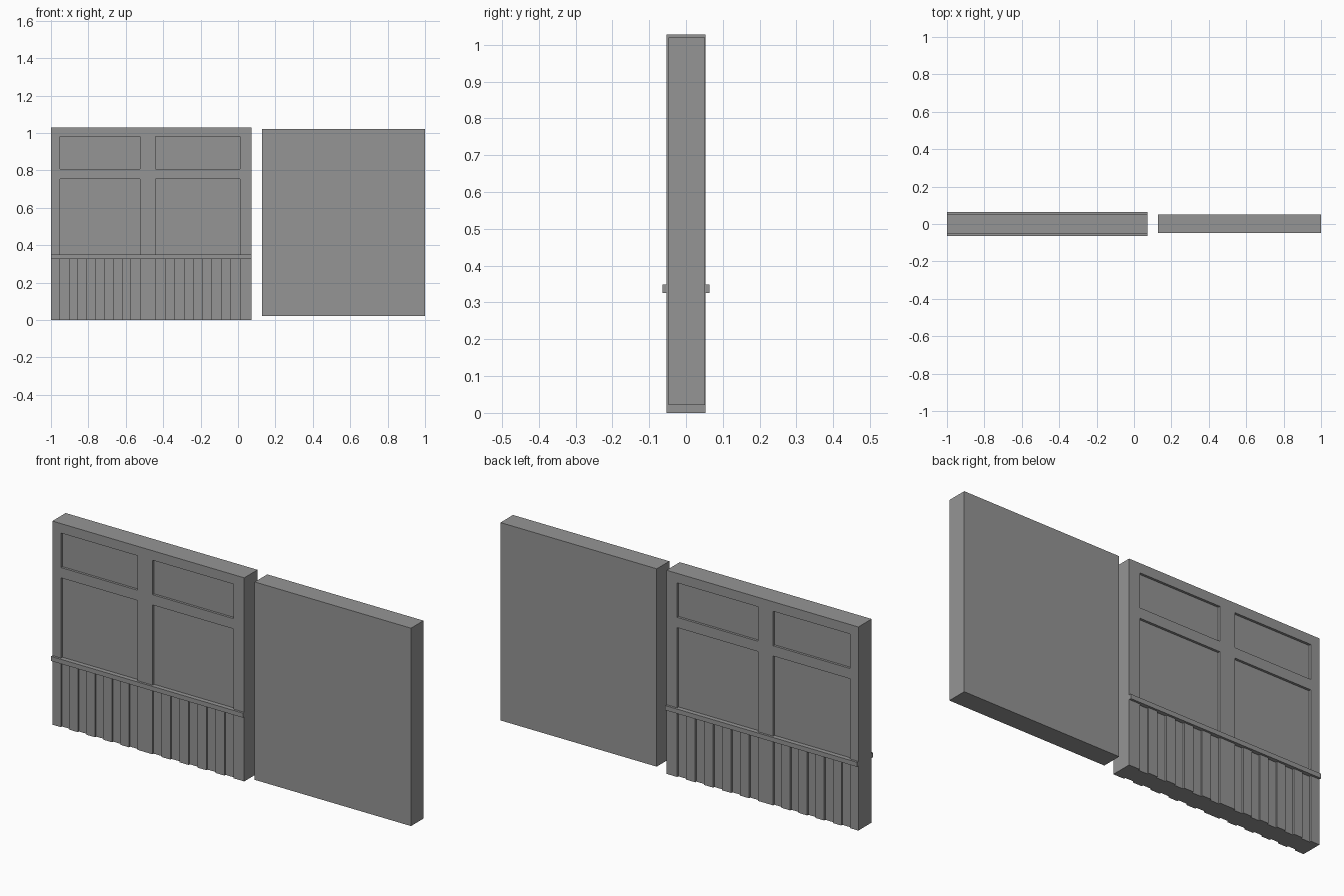
import bpy
import bmesh
from mathutils import Matrix, Vector

if "Cube" in bpy.data.objects:
    bpy.data.objects.remove(bpy.data.objects["Cube"], do_unlink=True)

grey = bpy.data.materials.new("plain_grey")
grey.use_nodes = True
grey.diffuse_color = (0.3, 0.3, 0.3, 1)
grey.node_tree.nodes["Principled BSDF"].inputs["Base Color"].default_value = (0.3, 0.3, 0.3, 1)


def add_box(bm, x, y, z):
    """Add a box given its (low, high) range on each axis."""
    low, high = (Vector(c) for c in zip(x, y, z))
    matrix = Matrix.Translation((low + high) / 2) @ Matrix.Diagonal((high - low).to_4d())
    bmesh.ops.create_cube(bm, size=1, matrix=matrix)


def make_object(name, boxes):
    bm = bmesh.new()
    for box in boxes:
        add_box(bm, *box)
    mesh = bpy.data.meshes.new(name)
    bm.to_mesh(mesh)
    bm.free()
    mesh.materials.append(grey)
    obj = bpy.data.objects.new(name, mesh)
    bpy.context.collection.objects.link(obj)
    return obj


# Main dimensions
LEFT, RIGHT, TOP = -1.0, 0.072, 1.028
HALF = 0.053
BAYS = [(-0.952, -0.524), (-0.44, 0.012)]
PANES = [(0.34, 0.754), (0.806, 0.98)]
PANE_DEPTH, GROOVE_DEPTH = 0.012, 0.009
STRIPS = 9

# Recesses on both faces: panes above the rail, grooves between slats below
cuts = []
for side in (-1, 1):
    def recess(depth):
        return sorted((side * (HALF - depth), side * (HALF + 0.05)))

    for x0, x1 in BAYS:
        cuts += [((x0, x1), recess(PANE_DEPTH), z) for z in PANES]
        step = (x1 - x0) / STRIPS
        for i in range(0, STRIPS, 2):
            cuts.append(((x0 + i * step, x0 + (i + 1) * step), recess(GROOVE_DEPTH), (-0.05, 0.335)))

# Panelled wall with the recesses cut out
wall = make_object("panelled_wall", [((LEFT, RIGHT), (-HALF, HALF), (0, TOP))])
cutter = make_object("recess_cutter", cuts)
cutter.hide_render = True
cut = wall.modifiers.new("recesses", "BOOLEAN")
cut.operation = "DIFFERENCE"
cut.solver = "EXACT"
cut.object = cutter
bpy.context.view_layer.update()
carved = bpy.data.meshes.new_from_object(wall.evaluated_get(bpy.context.evaluated_depsgraph_get()))
wall.modifiers.clear()
wall.data = carved
bpy.data.objects.remove(cutter, do_unlink=True)

# Chair rail along both faces
make_object("chair_rails", [
    ((LEFT, RIGHT), sorted((side * (HALF - 0.02), side * 0.064)), (0.326, 0.349))
    for side in (-1, 1)
])

# Plain wall standing beside it, slightly raised
make_object("plain_wall", [((0.127, 1.0), (-0.048, 0.052), (0.021, 1.02))])
